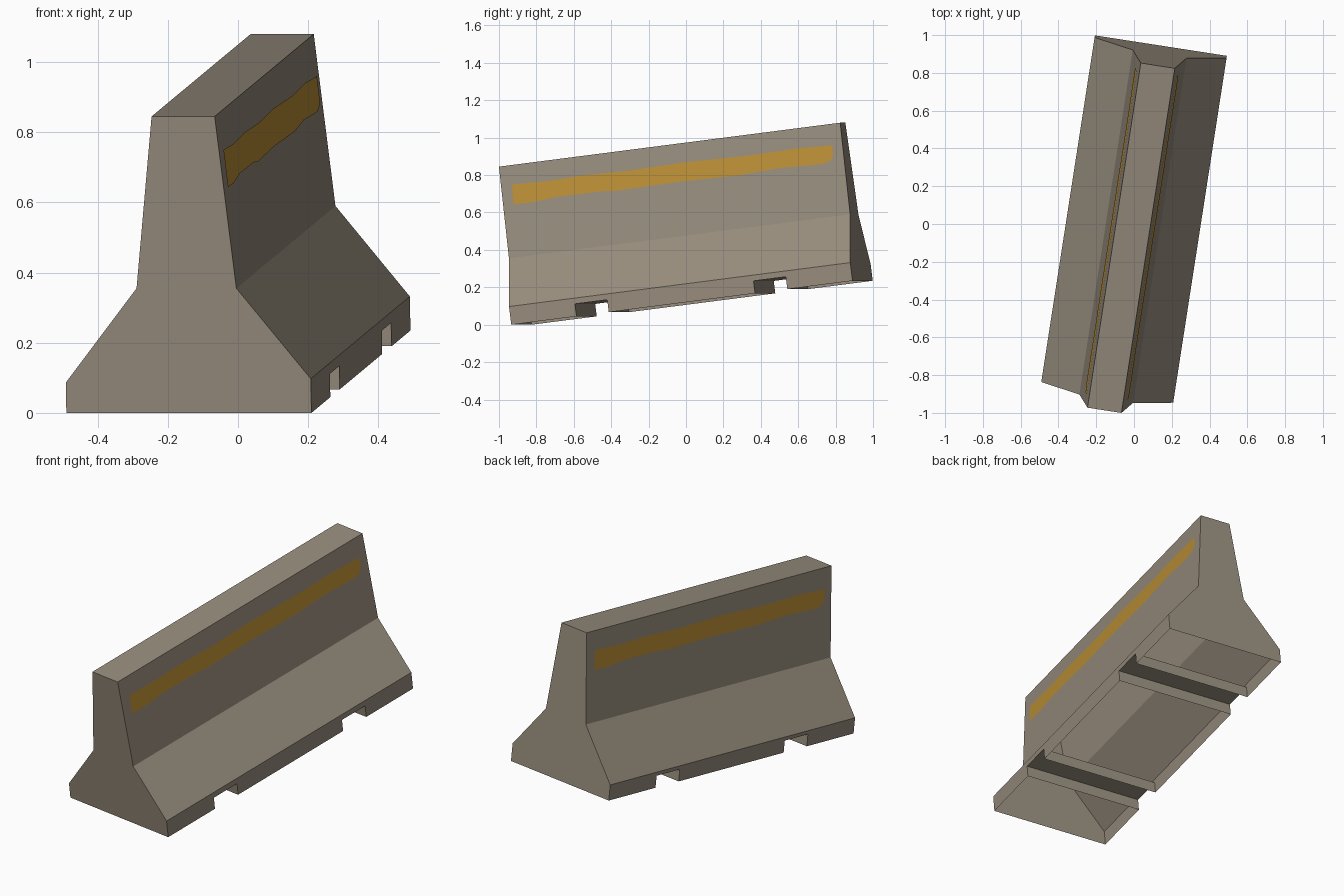
import bpy, bmesh, math
from mathutils import Matrix, Vector

if "Cube" in bpy.data.objects:
    bpy.data.objects.remove(bpy.data.objects["Cube"])

LENGTH = 1.861
NOTCH_H = 0.067          # height of the lifting slots
MID, SLOT, HALF = LENGTH / 2, 0.487, 0.088


def material(name, rgb):
    m = bpy.data.materials.new(name)
    m.diffuse_color = (*rgb, 1)
    m.use_nodes = True
    m.node_tree.nodes["Principled BSDF"].inputs["Base Color"].default_value = m.diffuse_color
    return m


concrete = material("concrete", (0.305, 0.262, 0.202))
orange = material("faded_orange", (0.497, 0.275, 0.036))

# Barrier frame: turned about z and pitched up towards the back
frame = (Matrix.Translation((-0.14, -0.88, 0))
         @ Matrix.Rotation(math.radians(-8.8), 4, 'Z')
         @ Matrix.Rotation(math.radians(7.25), 4, 'X'))


def make_object(name, bm, mat):
    mesh = bpy.data.meshes.new(name)
    bm.to_mesh(mesh)
    bm.free()
    mesh.materials.append(mat)
    ob = bpy.data.objects.new(name, mesh)
    bpy.context.collection.objects.link(ob)
    ob.matrix_world = frame
    return ob


# Open-bottomed concrete shell, lofted along its length
profile = [(0.3535, 0), (0.3535, NOTCH_H), (0.3535, 0.098), (0.144, 0.358), (0.091, 0.852),
           (-0.091, 0.852), (-0.144, 0.358), (-0.3535, 0.087), (-0.3535, NOTCH_H), (-0.3535, 0)]
stations = [0, MID - SLOT - HALF, MID - SLOT + HALF,
            MID + SLOT - HALF, MID + SLOT + HALF, LENGTH]
bm = bmesh.new()
rings = [[bm.verts.new((x, y, z)) for x, z in profile] for y in stations]
last = len(profile) - 1
for i, (a, b) in enumerate(zip(rings, rings[1:])):
    slot = i in (1, 3)
    for j in range(last):
        if slot and j in (0, last - 1):
            continue                       # slot opening in the skirt
        bm.faces.new((a[j], b[j], b[j + 1], a[j + 1]))
    if slot:                               # tunnel walls and ceiling
        for r in (a, b):
            bm.faces.new((r[0], r[1], r[last - 1], r[last]))
        bm.faces.new((a[1], b[1], b[last - 1], a[last - 1]))
bm.faces.new(rings[0])
bm.faces.new(rings[-1][::-1])
bm.normal_update()
make_object("barrier_body", bm, concrete)

# Painted stripe with uneven edges, on the upper wall: (distance along, height)
stripe = [(0.056, 0.642), (0.16, 0.640), (0.30, 0.652), (0.55, 0.650), (0.62, 0.643),
          (0.95, 0.648), (1.30, 0.642), (1.50, 0.652), (1.74, 0.644), (1.785, 0.655),
          (1.805, 0.68), (1.805, 0.738), (1.60, 0.745), (1.35, 0.740), (1.00, 0.748),
          (0.70, 0.742), (0.45, 0.748), (0.25, 0.742), (0.06, 0.748)]
slope = (0.144 - 0.091) / (0.852 - 0.358)


def wall_x(z):
    return 0.144 - (z - 0.358) * slope + 0.003


half_turn = (Matrix.Translation((0, MID, 0)) @ Matrix.Rotation(math.pi, 4, 'Z')
             @ Matrix.Translation((0, -MID, 0)))
for name, turn in (("right_stripe", Matrix.Identity(4)), ("left_stripe", half_turn)):
    bm = bmesh.new()
    bm.faces.new([bm.verts.new(turn @ Vector((wall_x(z), y, z))) for y, z in stripe])
    bm.normal_update()
    make_object(name, bm, orange)
